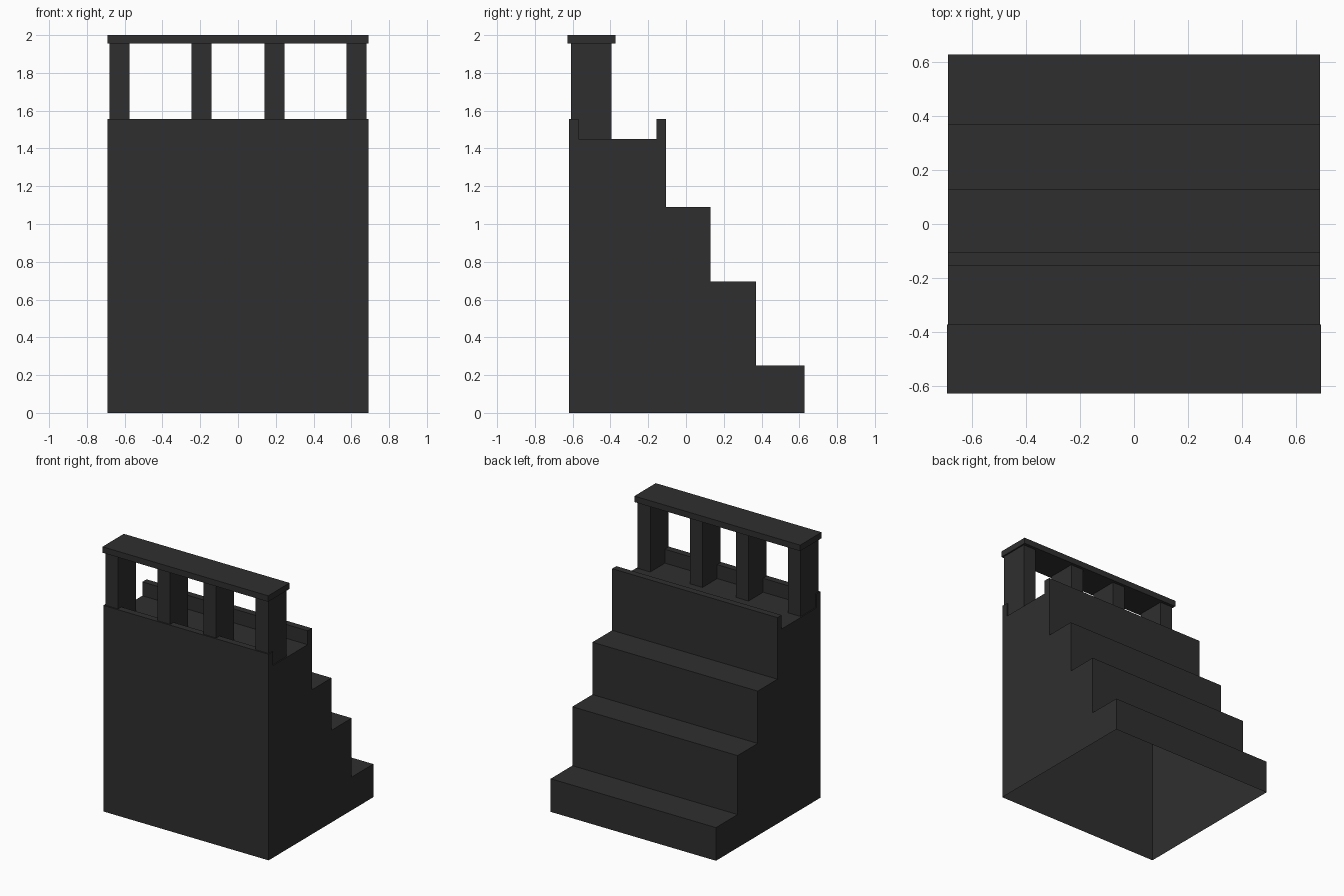
import bpy
import bmesh

cube = bpy.data.objects.get("Cube")
if cube:
    bpy.data.objects.remove(cube, do_unlink=True)

# Single dark charcoal colour
charcoal = bpy.data.materials.new("charcoal")
charcoal.use_nodes = True
colour = (0.028, 0.028, 0.028, 1)
charcoal.diffuse_color = colour
charcoal.node_tree.nodes["Principled BSDF"].inputs["Base Color"].default_value = colour


def add_object(name, bm):
    bmesh.ops.recalc_face_normals(bm, faces=bm.faces)
    mesh = bpy.data.meshes.new(name)
    bm.to_mesh(mesh)
    bm.free()
    mesh.materials.append(charcoal)
    obj = bpy.data.objects.new(name, mesh)
    bpy.context.collection.objects.link(obj)
    return obj


def add_box(name, low, high):
    bm = bmesh.new()
    bmesh.ops.create_cube(bm, size=1)
    for v in bm.verts:
        v.co = [l + (h - l) * (c + 0.5) for l, h, c in zip(low, high, v.co)]
    return add_object(name, bm)


# Stepped body: side profile (y, z) extruded across the width, open underneath
half_width = 0.69
profile = [(-0.62, 0), (-0.62, 1.555), (-0.57, 1.555), (-0.57, 1.45),
           (-0.155, 1.45), (-0.155, 1.555), (-0.105, 1.555), (-0.105, 1.09),
           (0.13, 1.09), (0.13, 0.695), (0.37, 0.695), (0.37, 0.25),
           (0.628, 0.25), (0.628, 0)]
bm = bmesh.new()
side = bm.faces.new([bm.verts.new((-half_width, y, z)) for y, z in profile])
extruded = bmesh.ops.extrude_face_region(bm, geom=[side], use_keep_orig=True)
new_verts = [g for g in extruded["geom"] if isinstance(g, bmesh.types.BMVert)]
bmesh.ops.translate(bm, verts=new_verts, vec=(2 * half_width, 0, 0))
bmesh.ops.recalc_face_normals(bm, faces=bm.faces)
underside = [f for f in bm.faces if all(v.co.z < 0.001 for v in f.verts)]
bmesh.ops.delete(bm, geom=underside, context="FACES")
add_object("stepped_body", bm)

# Four square posts, mirrored about the centre
for label, sign in (("left", 1), ("right", -1)):
    for place, x in (("outer", 0.628), ("inner", 0.192)):
        add_box(f"{label}_{place}_post",
                (sign * x - 0.053, -0.61, 1.45), (sign * x + 0.053, -0.395, 1.955))

# Top rail slab
add_box("top_rail", (-0.692, -0.628, 1.955), (0.692, -0.373, 2.0))
